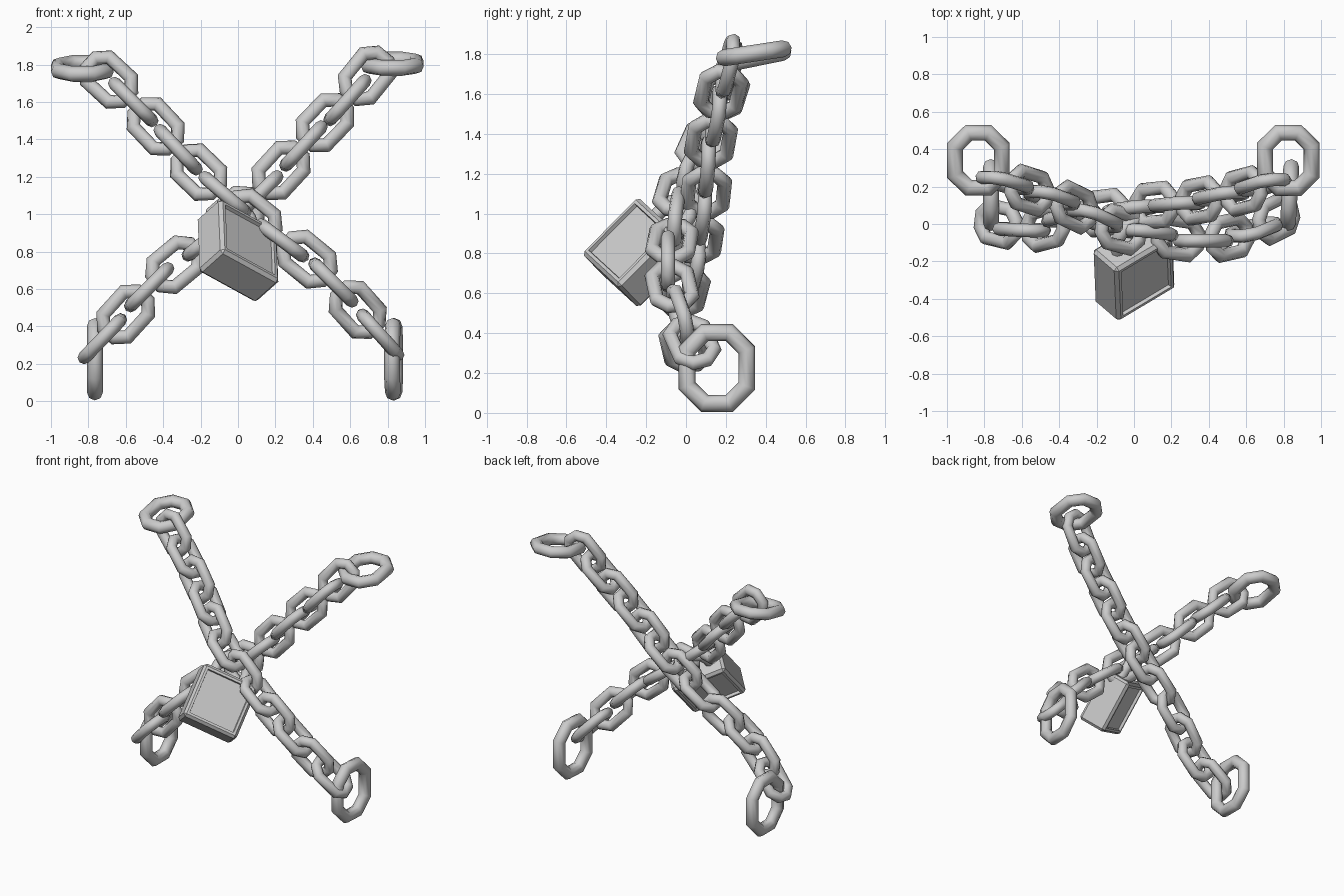
import bpy, bmesh
from math import cos, sin, pi, tau
from mathutils import Vector, Matrix

if "Cube" in bpy.data.objects:
    bpy.data.objects.remove(bpy.data.objects["Cube"])


def make_object(name, mesh, matrix=Matrix()):
    ob = bpy.data.objects.new(name, mesh)
    ob.matrix_world = matrix
    bpy.context.collection.objects.link(ob)
    return ob


def sweep(bm, rings, closed):
    """Skin a list of cross-section loops."""
    loops = [[bm.verts.new(p) for p in r] for r in rings]
    n = len(loops[0])
    for i in range(len(loops) if closed else len(loops) - 1):
        a, b = loops[i], loops[(i + 1) % len(loops)]
        for j in range(n):
            bm.faces.new((a[j], b[j], b[(j + 1) % n], a[(j + 1) % n]))


def finish(bm, name):
    bmesh.ops.recalc_face_normals(bm, faces=bm.faces)
    mesh = bpy.data.meshes.new(name)
    bm.to_mesh(mesh)
    bm.free()
    for p in mesh.polygons:
        p.use_smooth = True
    return mesh


def link_mesh(name, length, width, thick, sides=8):
    """Eight-sided oval link: long axis X, width Y."""
    miter = 1 / cos(pi / 8)
    r, t = (width - thick) / 2 * miter, thick / 2
    rings = []
    for i in range(8):
        a = (i + 0.5) * tau / 8
        d = Vector((cos(a), sin(a), 0))
        c = d * r + Vector(((1 if cos(a) > 0 else -1) * (length - width) / 2, 0, 0))
        rings.append([c + d * t * miter * cos(b) + Vector((0, 0, t * sin(b)))
                      for b in (k * tau / sides for k in range(sides))])
    bm = bmesh.new()
    sweep(bm, rings, True)
    return finish(bm, name)


def frame(centre, along, across):
    """Matrix with X along, Y close to across."""
    x = Vector(along).normalized()
    y = Vector(across)
    y = (y - x * y.dot(x)).normalized()
    z = x.cross(y)
    return Matrix.Translation(Vector(centre)) @ Matrix((x, y, z)).transposed().to_4x4()


# Two crossing chains; every other link is turned a quarter
link = link_mesh("chain_link", 0.34, 0.25, 0.072)
chains = {
    "chain_a": [(-.69, .22, 1.72), (-.56, .18, 1.60), (-.44, .14, 1.47), (-.32, .09, 1.345),
                (-.21, .03, 1.225), (-.07, -.03, 1.105), (.075, -.045, .98), (.235, -.07, .86),
                (.37, -.09, .76), (.51, -.07, .635), (.64, -.03, .49), (.76, .03, .355)],
    "chain_b": [(.69, .21, 1.74), (.585, .175, 1.61), (.465, .15, 1.49), (.35, .125, 1.365),
                (.23, .105, 1.235), (.11, .10, 1.105), (-.015, .08, .995), (-.16, .06, .87),
                (-.335, .04, .73), (-.475, -.015, .61), (-.6, -.03, .465), (-.725, .0, .335)],
}
for name, pts in chains.items():
    pts = [Vector(p) for p in pts]
    for i, p in enumerate(pts):
        along = pts[min(i + 1, len(pts) - 1)] - pts[max(i - 1, 0)]
        depth = Vector((0, 1, 0))
        across = along.cross(depth) if i % 2 == 0 else depth
        make_object(f"{name}_link_{i + 1}", link, frame(p, along, across))

# Larger end rings: flat at the top, hanging upright at the bottom
top_ring = link_mesh("top_ring", 0.385, 0.335, 0.085)
low_ring = link_mesh("lower_ring", 0.44, 0.385, 0.085)
make_object("top_left_ring", top_ring, frame((-.832, .34, 1.78), (0, .98, .2), (1, 0, 0)))
make_object("top_right_ring", top_ring, frame((.825, .34, 1.805), (0, .98, .15), (1, 0, 0)))
make_object("lower_left_ring", low_ring, frame((-.765, .155, .225), (0, 0, 1), (0, 1, 0)))
make_object("lower_right_ring", low_ring, frame((.832, .155, .225), (0, 0, 1), (.06, 1, 0)))

# Padlock frame: X across the body, Y up toward the shackle, Z out of the panel
lock = frame((0, -.24, .805), (.31, .185, -.17), (0, .29, .28))

# Padlock body with chamfered rims and sunken front and back panels
bm = bmesh.new()
bmesh.ops.create_cube(bm, size=1)
bmesh.ops.scale(bm, vec=(.40, .40, .21), verts=bm.verts)
bmesh.ops.bevel(bm, geom=bm.edges[:], offset=.018, segments=1, affect='EDGES')
bm.normal_update()
panels = [f for f in bm.faces if abs(f.normal.z) > .99]
bmesh.ops.inset_individual(bm, faces=panels, thickness=.024)
bmesh.ops.inset_individual(bm, faces=panels, thickness=.004, depth=-.02)
body = make_object("padlock_body", finish(bm, "padlock_body"), lock)
bpy.context.view_layer.objects.active = body
body.select_set(True)
bpy.ops.object.shade_smooth_by_angle(angle=pi / 6)

# Shackle: straight legs and a half-round top
path = [(.105, .15)] + [(.105 * cos(k * pi / 6), .25 + .105 * sin(k * pi / 6)) for k in range(7)] + [(-.105, .15)]
rings = []
for i, (x, y) in enumerate(path):
    a = min(max(i - 1, 0), 6) * pi / 6
    rings.append([Vector((x + .036 * cos(b) * cos(a), y + .036 * cos(b) * sin(a), .036 * sin(b)))
                  for b in (k * tau / 8 for k in range(8))])
bm = bmesh.new()
sweep(bm, rings, False)
make_object("padlock_shackle", finish(bm, "padlock_shackle"), lock)
